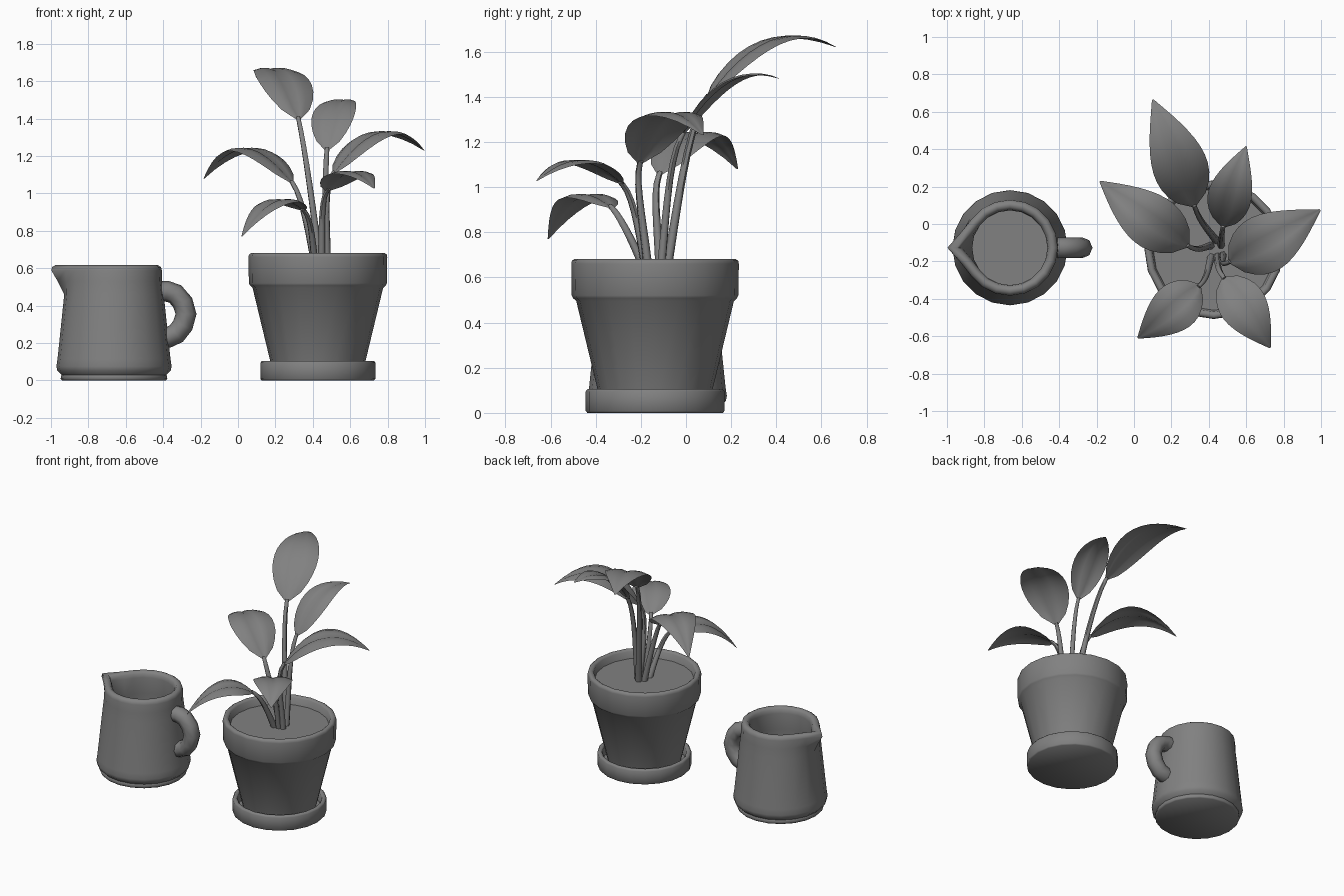
import bpy, bmesh, math
from mathutils import Vector

if "Cube" in bpy.data.objects:
    bpy.data.objects.remove(bpy.data.objects["Cube"])

SIDES = 20
GREY = bpy.data.materials.new("dark_grey")
GREY.diffuse_color = (0.22, 0.22, 0.22, 1)
GREY.use_nodes = True
GREY.node_tree.nodes["Principled BSDF"].inputs["Base Color"].default_value = GREY.diffuse_color


def finish(name, bm, loc=(0, 0, 0), angle=60, recalc=True):
    if recalc:
        bmesh.ops.recalc_face_normals(bm, faces=bm.faces)
    me = bpy.data.meshes.new(name)
    bm.to_mesh(me)
    bm.free()
    ob = bpy.data.objects.new(name, me)
    ob.location = loc
    bpy.context.collection.objects.link(ob)
    smooth(ob, angle)
    return ob


def smooth(ob, angle):
    ob.data.materials.clear()
    ob.data.materials.append(GREY)
    bpy.ops.object.select_all(action='DESELECT')
    ob.select_set(True)
    bpy.context.view_layer.objects.active = ob
    bpy.ops.object.shade_smooth_by_angle(angle=math.radians(angle))


def lathe(name, profile, loc, push=None):
    """Revolve (radius, height) points; push(i, r, z) may add to the radius."""
    bm = bmesh.new()
    rings = []
    for r, z in profile:
        ring = []
        for i in range(SIDES):
            a = math.tau * i / SIDES
            rr = r + (push(i, r, z) if push else 0)
            ring.append(bm.verts.new((rr * math.cos(a), rr * math.sin(a), z)))
        rings.append(ring)
    for low, high in zip(rings, rings[1:]):
        for i in range(SIDES):
            j = (i + 1) % SIDES
            bm.faces.new((low[i], low[j], high[j], high[i]))
    bm.faces.new(rings[0][::-1])
    bm.faces.new(rings[-1])
    return finish(name, bm, loc)


def tube(name, points, radii, bevel_res=2):
    cu = bpy.data.curves.new(name, 'CURVE')
    cu.dimensions = '3D'
    cu.bevel_depth = 1
    cu.bevel_resolution = bevel_res
    cu.use_fill_caps = True
    sp = cu.splines.new('POLY')
    sp.points.add(len(points) - 1)
    for p, co, r in zip(sp.points, points, radii):
        p.co = (*co, 1)
        p.radius = r
    ob = bpy.data.objects.new(name, cu)
    bpy.context.collection.objects.link(ob)
    bpy.ops.object.select_all(action='DESELECT')
    ob.select_set(True)
    bpy.context.view_layer.objects.active = ob
    bpy.ops.object.convert(target='MESH')
    smooth(bpy.context.object, 60)


def bezier(p0, p1, p2, p3, n):
    out = []
    for k in range(n + 1):
        t = k / n
        s = 1 - t
        out.append(p0 * s**3 + p1 * 3 * s * s * t + p2 * 3 * s * t * t + p3 * t**3)
    return out


# --- pot, saucer and soil ---
POT = (0.427, -0.137, 0)
lathe("saucer", [(0.30, 0), (0.307, 0.008), (0.307, 0.095), (0.30, 0.105),
                 (0.283, 0.105), (0.276, 0.097), (0.272, 0.03)], POT)
lathe("pot", [(0.237, 0.03), (0.349, 0.495), (0.363, 0.508), (0.369, 0.52),
              (0.371, 0.66), (0.368, 0.674), (0.357, 0.681), (0.343, 0.68),
              (0.332, 0.67), (0.318, 0.58)], POT)
lathe("soil", [(0.30, 0.59), (0.324, 0.622)], POT)


# --- jug with pouring lip on the -x side ---
def lip(i, r, z):
    f = {0: 1.0, 1: 0.22}.get(abs(i - SIDES // 2), 0)
    reach = 0.08 if r > 0.23 else 0.065
    return reach * f * min(1, max(0, (z - 0.46) / 0.13))


JUG = (-0.663, -0.127, 0)
lathe("jug", [(0.278, 0), (0.285, 0.008), (0.284, 0.022), (0.281, 0.03),
              (0.303, 0.052), (0.308, 0.075), (0.302, 0.115), (0.266, 0.46),
              (0.258, 0.53), (0.256, 0.588), (0.251, 0.606), (0.235, 0.616),
              (0.218, 0.614), (0.205, 0.60), (0.20, 0.575), (0.202, 0.46),
              (0.24, 0.09), (0.22, 0.05)], JUG, lip)

# --- jug handle ---
path = [(-0.44, 0.475), (-0.38, 0.477), (-0.335, 0.462), (-0.295, 0.415), (-0.278, 0.355),
        (-0.295, 0.295), (-0.33, 0.25), (-0.37, 0.232), (-0.41, 0.23)]
tube("jug_handle", [(x, JUG[1], z) for x, z in path], [0.056] * len(path))


# --- leaves: curved sheets with a creased midrib, each on a tapering stem ---
def leaf(name, root, base, tip, arch, width, bend):
    root, base, tip = Vector(root), Vector(base), Vector(tip)
    ctrl = (base + tip) / 2 + Vector((*bend, 0))
    ctrl.z = arch
    side = (tip - base).cross(Vector((0, 0, 1))).normalized()
    bm = bmesh.new()
    n = 12
    cross = [(-1, -0.04), (-0.6, 0.02), (-0.25, 0.025), (0, -0.015),
             (0.25, 0.025), (0.6, 0.02), (1, -0.04)]
    rows = []
    for k in range(n + 1):
        t = k / n
        mid = base * (1 - t)**2 + ctrl * 2 * t * (1 - t) + tip * t * t
        tangent = ((ctrl - base) * (1 - t) + (tip - ctrl) * t).normalized()
        up = side.cross(tangent).normalized()
        w = width / 2 * max(0.03, math.sin(math.pi * min(t, 0.999)**0.72)**0.88)
        rows.append([bm.verts.new(mid + side * s * w + up * h * 2 * w)
                     for s, h in cross])
    for a, b in zip(rows, rows[1:]):
        for i in range(len(cross) - 1):
            bm.faces.new((a[i], a[i + 1], b[i + 1], b[i]))
    finish(name, bm, angle=60, recalc=False)

    d = (ctrl - base).normalized()
    span = base - root
    start = span * 0.25 + Vector((0, 0, span.length * 0.08))
    pts = bezier(root, root + start, base - d * span.length * 0.2, base, 8)
    pts.append(base + d * 0.02)
    tube(name + "_stem", pts, [0.021 - 0.009 * k / 9 for k in range(10)], 1)


leaf("back_leaf", (0.44, -0.09, 0.6), (0.325, 0.09, 1.39), (0.10, 0.665, 1.62), 1.78, 0.295, (0.025, -0.03))
leaf("back_right_leaf", (0.465, -0.115, 0.6), (0.475, -0.02, 1.225), (0.60, 0.415, 1.48), 1.575, 0.235, (-0.03, -0.02))
leaf("left_leaf", (0.415, -0.115, 0.6), (0.295, -0.12, 1.05), (-0.182, 0.228, 1.08), 1.41, 0.29, (-0.01, -0.015))
leaf("right_leaf", (0.475, -0.165, 0.6), (0.505, -0.205, 1.10), (0.995, 0.075, 1.23), 1.475, 0.315, (-0.01, -0.03))
leaf("front_left_leaf", (0.415, -0.17, 0.6), (0.355, -0.325, 0.905), (0.02, -0.61, 0.77), 1.07, 0.255, (0.0, -0.015))
leaf("front_right_leaf", (0.445, -0.17, 0.6), (0.475, -0.28, 1.01), (0.728, -0.662, 1.027), 1.21, 0.255, (0.01, 0.0))
